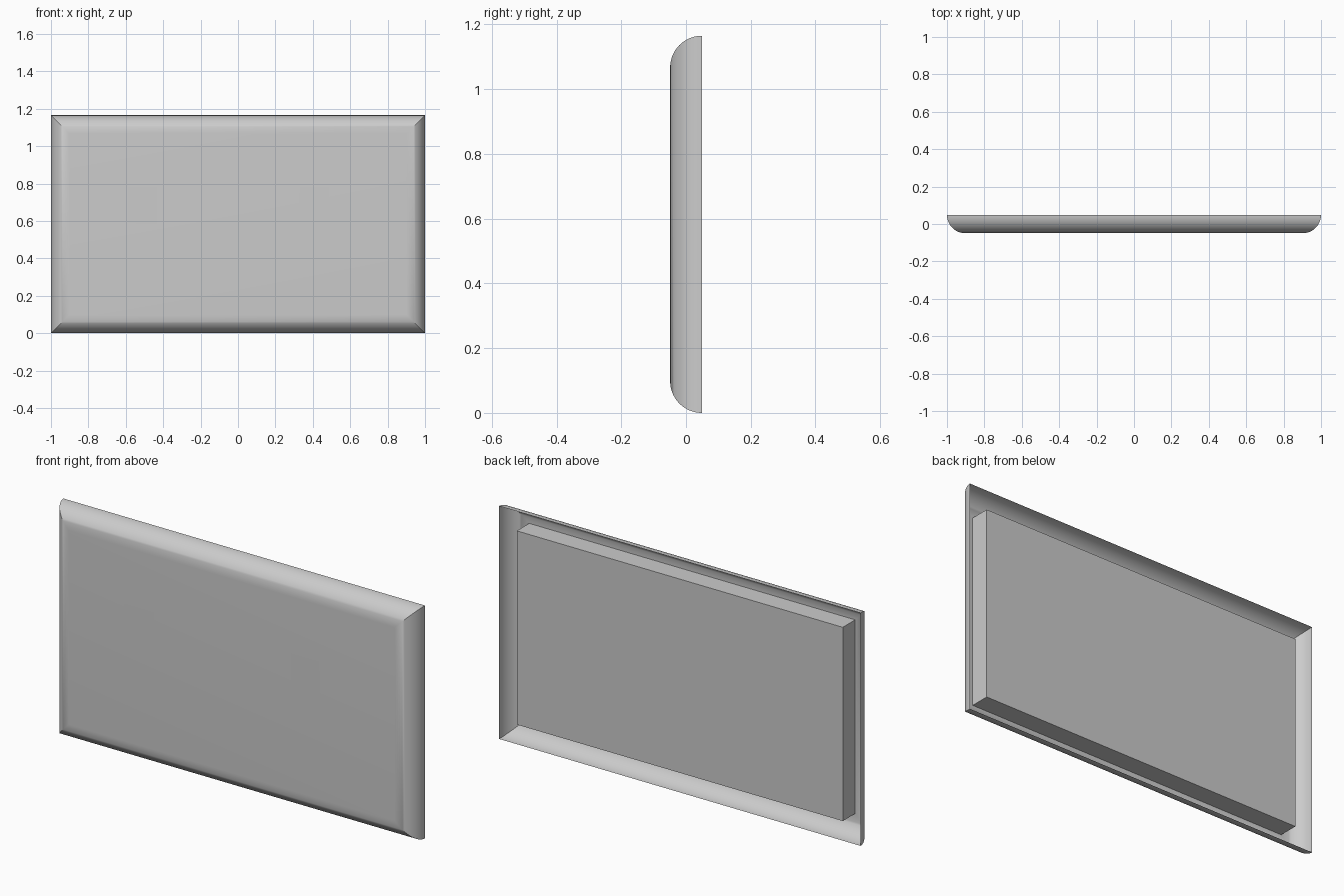
import bpy, bmesh, math

if "Cube" in bpy.data.objects:
    bpy.data.objects.remove(bpy.data.objects["Cube"])

W, H, D = 1.0, 1.165, 0.049     # half width, height, half depth
R = 0.098                       # edge rounding radius
ARC = 16


def rect(bm, x0, x1, z0, z1, y):
    return [bm.verts.new(p) for p in
            ((x0, y, z0), (x1, y, z0), (x1, y, z1), (x0, y, z1))]


def inset_rect(bm, inset, y):
    return rect(bm, -W + inset, W - inset, inset, H - inset, y)


def bridge(bm, rings):
    for a, b in zip(rings, rings[1:]):
        for j in range(4):
            k = (j + 1) % 4
            bm.faces.new((a[j], a[k], b[k], b[j]))


def finish(bm, name, smooth=False):
    mesh = bpy.data.meshes.new(name)
    bm.to_mesh(mesh)
    bm.free()
    ob = bpy.data.objects.new(name, mesh)
    bpy.context.collection.objects.link(ob)
    if smooth:
        bpy.ops.object.select_all(action='DESELECT')
        ob.select_set(True)
        bpy.context.view_layer.objects.active = ob
        bpy.ops.object.shade_smooth_by_angle(angle=math.radians(30))
    return ob


# Thin front shell with quarter-round, mitred borders
bm = bmesh.new()
rings = []
for i in range(ARC + 1):
    t = math.pi / 2 * i / ARC
    rings.append(inset_rect(bm, R * (1 - math.cos(t)), D - R * math.sin(t)))
bridge(bm, rings)
bm.faces.new(rings[-1])
finish(bm, "front_shell", smooth=True)

# Box behind the flat panel, flush with the rim
bm = bmesh.new()
back = inset_rect(bm, R, D)
front = inset_rect(bm, R, -D)
bridge(bm, [back, front])
bm.faces.new(back[::-1])
finish(bm, "back_box")

# Two flush rectangular inserts on the front
for name, cx in (("left_insert", -0.513), ("right_insert", 0.408)):
    bm = bmesh.new()
    bm.faces.new(rect(bm, cx - 0.079, cx + 0.079, 0.585, 0.785, -D - 0.0008))
    finish(bm, name)
